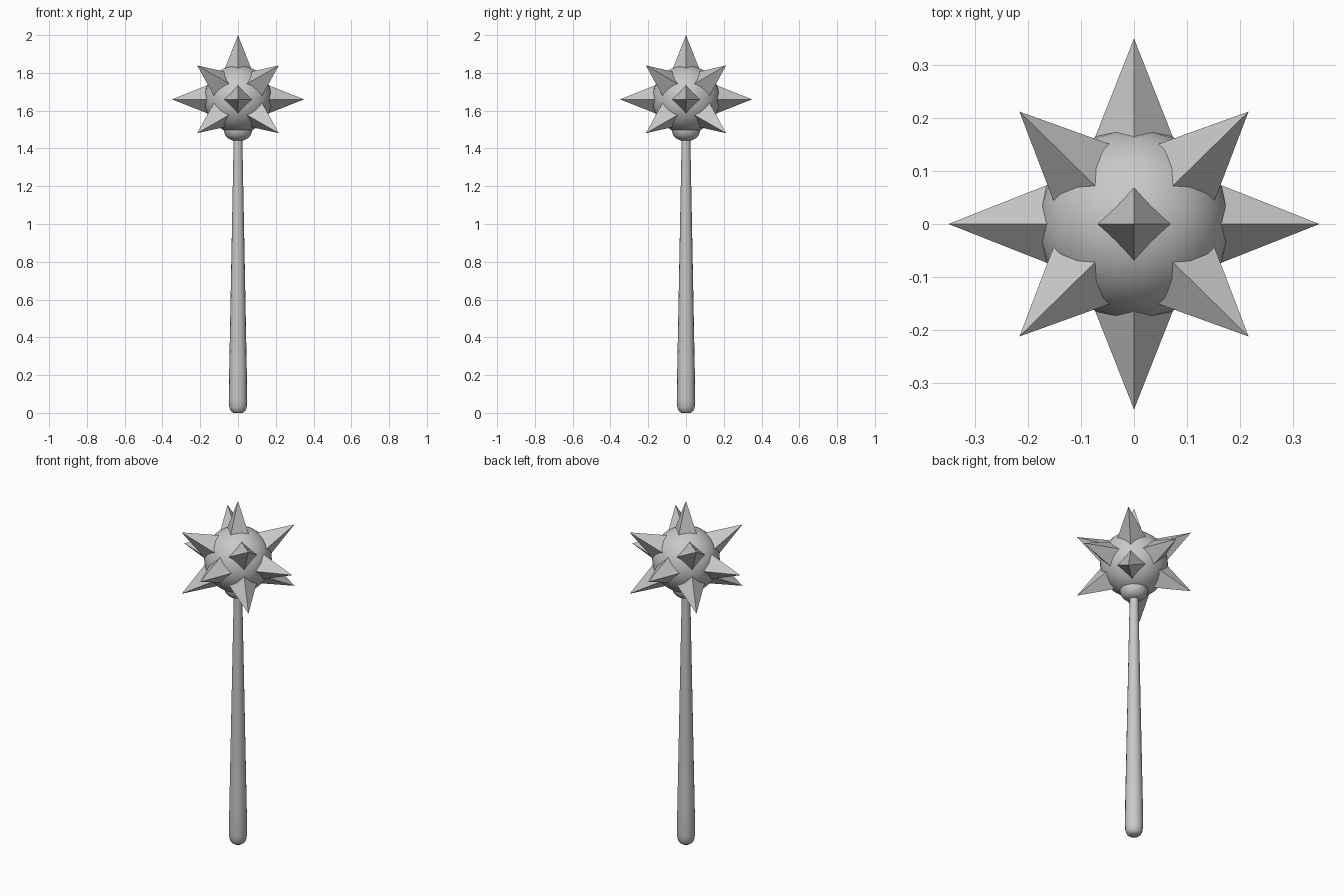
import bpy
import bmesh
import math
from mathutils import Vector

default_cube = bpy.data.objects.get("Cube")
if default_cube:
    bpy.data.objects.remove(default_cube, do_unlink=True)

# Single grey metal
grey = bpy.data.materials.new("grey_metal")
grey.use_nodes = True
colour = (0.58, 0.58, 0.58, 1)
grey.diffuse_color = colour
grey.node_tree.nodes["Principled BSDF"].inputs["Base Color"].default_value = colour

CENTRE = Vector((0, 0, 1.66))
BALL_RADIUS = 0.18


def finish(name, smooth=True):
    obj = bpy.context.object
    obj.name = name
    obj.data.name = name
    obj.data.materials.append(grey)
    if smooth:
        bpy.ops.object.shade_smooth_by_angle(angle=math.radians(50))
    return obj


def lathe(name, profile, sides):
    """Spin (radius, height) points round the z axis and cap both ends."""
    bm = bmesh.new()
    rings = []
    for radius, z in profile:
        rings.append([bm.verts.new((radius * math.cos(math.tau * i / sides),
                                    radius * math.sin(math.tau * i / sides), z))
                      for i in range(sides)])
    for low, high in zip(rings, rings[1:]):
        for i in range(sides):
            j = (i + 1) % sides
            bm.faces.new((low[i], low[j], high[j], high[i]))
    bm.faces.new(rings[0][::-1])
    bm.faces.new(rings[-1])
    mesh = bpy.data.meshes.new(name)
    bm.to_mesh(mesh)
    bm.free()
    obj = bpy.data.objects.new(name, mesh)
    bpy.context.collection.objects.link(obj)
    bpy.ops.object.select_all(action='DESELECT')
    obj.select_set(True)
    bpy.context.view_layer.objects.active = obj
    return finish(name)


def spike(name, direction, tip):
    """Four-sided pyramid pointing outward from the ball centre."""
    direction = Vector(direction).normalized()
    length = 0.2
    bpy.ops.mesh.primitive_cone_add(
        vertices=4, radius1=length * 0.395, radius2=0, depth=length,
        location=CENTRE + direction * (tip - length / 2))
    obj = finish(name, smooth=False)
    obj.rotation_euler = direction.to_track_quat('Z', 'Y').to_euler()


# Tapered handle with a rounded butt
lathe("handle", [(0.025, 0), (0.038, 0.01), (0.046, 0.03), (0.049, 0.06),
                 (0.047, 0.2), (0.024, 1.4), (0.024, 1.5)], 16)

# Collar under the ball
lathe("collar", [(0.03, 1.443), (0.05, 1.452), (0.066, 1.468),
                 (0.075, 1.49), (0.078, 1.52)], 16)

# Ball
bpy.ops.mesh.primitive_uv_sphere_add(segments=32, ring_count=16,
                                     radius=BALL_RADIUS, location=CENTRE)
finish("ball")

# Spikes along the axes
spike("top_spike", (0, 0, 1), 0.34)
for name, direction in (("left", (1, 0, 0)), ("right", (-1, 0, 0)),
                        ("front", (0, -1, 0)), ("back", (0, 1, 0))):
    spike(name + "_spike", direction, 0.35)

# Spikes along the diagonals
for side, x in (("left", 1), ("right", -1)):
    for end, y in (("front", -1), ("back", 1)):
        for level, z in (("upper", 1), ("lower", -1)):
            spike(f"{level}_{end}_{side}_spike",
                  (x * 0.217, y * 0.213, z * 0.18), 0.352)
